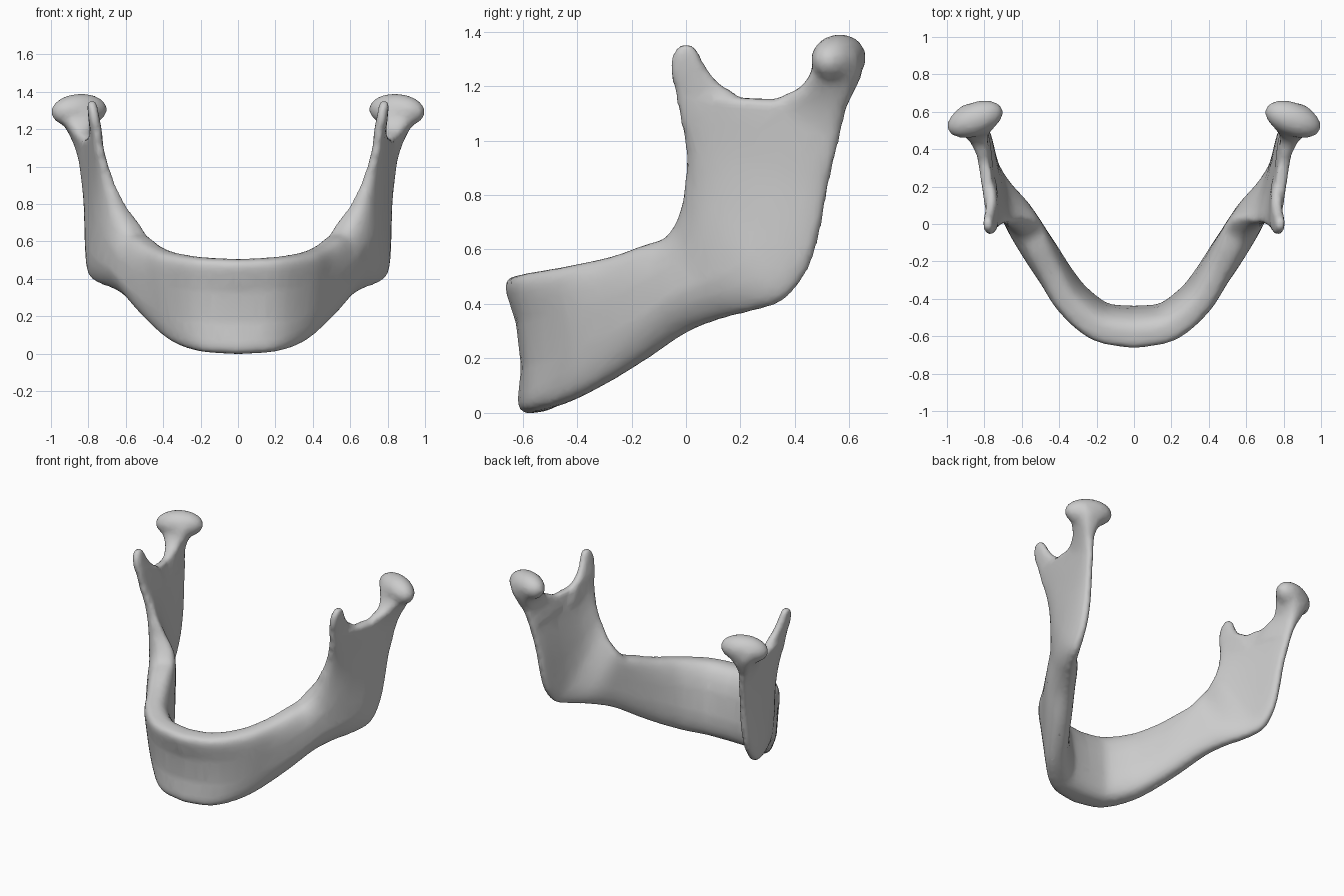
import bpy, bmesh, math
from mathutils import Vector, Matrix

if "Cube" in bpy.data.objects:
    bpy.data.objects.remove(bpy.data.objects["Cube"])

RING = 24


def spline(rows, sub=4):
    """Catmull-Rom refinement of a list of station rows."""
    out = []
    for i in range(len(rows) - 1):
        p = [rows[max(0, min(len(rows) - 1, i + k))] for k in (-1, 0, 1, 2)]
        for j in range(sub):
            t = j / sub
            out.append([0.5 * (2 * b + (c - a) * t + (2 * a - 5 * b + 4 * c - d) * t * t
                               + (3 * b - a - 3 * c + d) * t ** 3) for a, b, c, d in zip(*p)])
    return out + [list(rows[-1])]


def flip(row):
    r = list(row)
    r[0], r[3] = -r[0], -r[3]
    return r


def loft(bm, rows):
    """Row: edge point A, edge point B, half thickness at A, middle, B, outward bow."""
    mids = [(Vector(r[:3]) + Vector(r[3:6])) / 2 for r in rows]
    rings = []
    for i, r in enumerate(rows):
        a, b = Vector(r[:3]), Vector(r[3:6])
        tangent = mids[min(i + 1, len(rows) - 1)] - mids[max(i - 1, 0)]
        n = tangent.cross(b - a).normalized()
        ring = []
        for k in range(RING):
            ang = 2 * math.pi * (k + 0.5) / RING
            c, s = math.cos(ang), math.sin(ang)
            u = 0.5 - 0.5 * math.copysign(abs(c) ** 0.55, c)
            w = 4 * u * (1 - u)
            t = (r[6] * (1 - u) + r[8] * u) * (1 - w) + r[7] * w
            h = t * math.copysign(abs(s) ** 0.6, s) + r[9] * w
            ring.append(bm.verts.new(a.lerp(b, u) + n * h))
        rings.append(ring)
    for p, q in zip(rings, rings[1:]):
        for k in range(RING):
            m = (k + 1) % RING
            bm.faces.new((p[k], p[m], q[m], q[k]))
    bm.faces.new(rings[0])
    bm.faces.new(rings[-1])


# Body and ramus: lower/back edge A, upper/front edge B, from chin to notch
body = [
    (0, -.55, 0, 0, -.61, .505, .11, .083, .10, -.055),
    (.17, -.52, .01, .20, -.57, .515, .10, .083, .095, -.042),
    (.30, -.405, .05, .36, -.43, .54, .08, .086, .085, -.02),
    (.39, -.28, .115, .445, -.27, .575, .07, .088, .08, 0),
    (.475, -.15, .195, .505, -.14, .62, .06, .094, .085, .012),
    (.57, 0, .295, .53, -.06, .645, .05, .094, .085, .025),
    (.65, .13, .345, .565, -.012, .71, .045, .088, .08, .022),
    (.725, .25, .375, .615, .003, .78, .045, .07, .07, .02),
    (.775, .36, .415, .65, .003, .85, .045, .054, .06, .018),
    (.79, .45, .53, .68, .004, .91, .04, .045, .052, .015),
    (.795, .495, .68, .70, 0, .97, .04, .04, .047, .012),
    (.805, .527, .85, .72, -.01, 1.03, .04, .035, .04, .008),
    (.845, .597, 1.14, .75, -.04, 1.165, .04, .03, .03, 0),
]
# Coronoid process
coronoid = [
    (.765, .26, 1.04, .74, -.015, 1.06, .03, .03, .03, 0),
    (.767, .20, 1.155, .75, -.038, 1.17, .03, .03, .03, 0),
    (.77, .12, 1.21, .76, -.052, 1.23, .028, .03, .028, 0),
    (.778, .068, 1.28, .77, -.057, 1.28, .025, .028, .025, 0),
    (.782, .042, 1.33, .778, -.042, 1.33, .024, .026, .024, 0),
    (.785, .024, 1.352, .782, -.022, 1.352, .018, .02, .018, 0),
]
# Condyle neck
neck = [
    (.82, .555, 1.0, .775, .28, 1.06, .035, .035, .03, 0),
    (.845, .58, 1.1, .80, .33, 1.15, .04, .04, .03, 0),
    (.86, .617, 1.18, .825, .41, 1.19, .055, .06, .04, 0),
    (.86, .645, 1.25, .84, .455, 1.24, .08, .095, .075, 0),
    (.855, .64, 1.31, .845, .475, 1.31, .10, .11, .09, 0),
]

bm = bmesh.new()
half = spline(body)
loft(bm, [flip(r) for r in reversed(half[1:])] + half)
for side in (1, -1):
    for part in (coronoid, neck):
        rows = spline(part)
        loft(bm, rows if side > 0 else [flip(r) for r in rows])
    # Condyle head
    head = (Matrix.Translation((.85 * side, .56, 1.3))
            @ Matrix.Rotation(math.radians(-21 * side), 4, 'Z')
            @ Matrix.Rotation(math.radians(4 * side), 4, 'Y')
            @ Matrix.Diagonal((.158, .09, .09, 1)))
    bmesh.ops.create_uvsphere(bm, u_segments=24, v_segments=14, radius=1, matrix=head)
bmesh.ops.recalc_face_normals(bm, faces=bm.faces[:])

mesh = bpy.data.meshes.new("lower_jaw_bone")
bm.to_mesh(mesh)
bm.free()
jaw = bpy.data.objects.new("lower_jaw_bone", mesh)
bpy.context.collection.objects.link(jaw)

# Fuse the parts into one soft surface
rem = jaw.modifiers.new("fuse", 'REMESH')
rem.mode = 'VOXEL'
rem.voxel_size = 0.016
rem.use_smooth_shade = True
smo = jaw.modifiers.new("soften", 'SMOOTH')
smo.factor = 0.5
smo.iterations = 6
dec = jaw.modifiers.new("simplify", 'DECIMATE')
dec.ratio = 0.25
